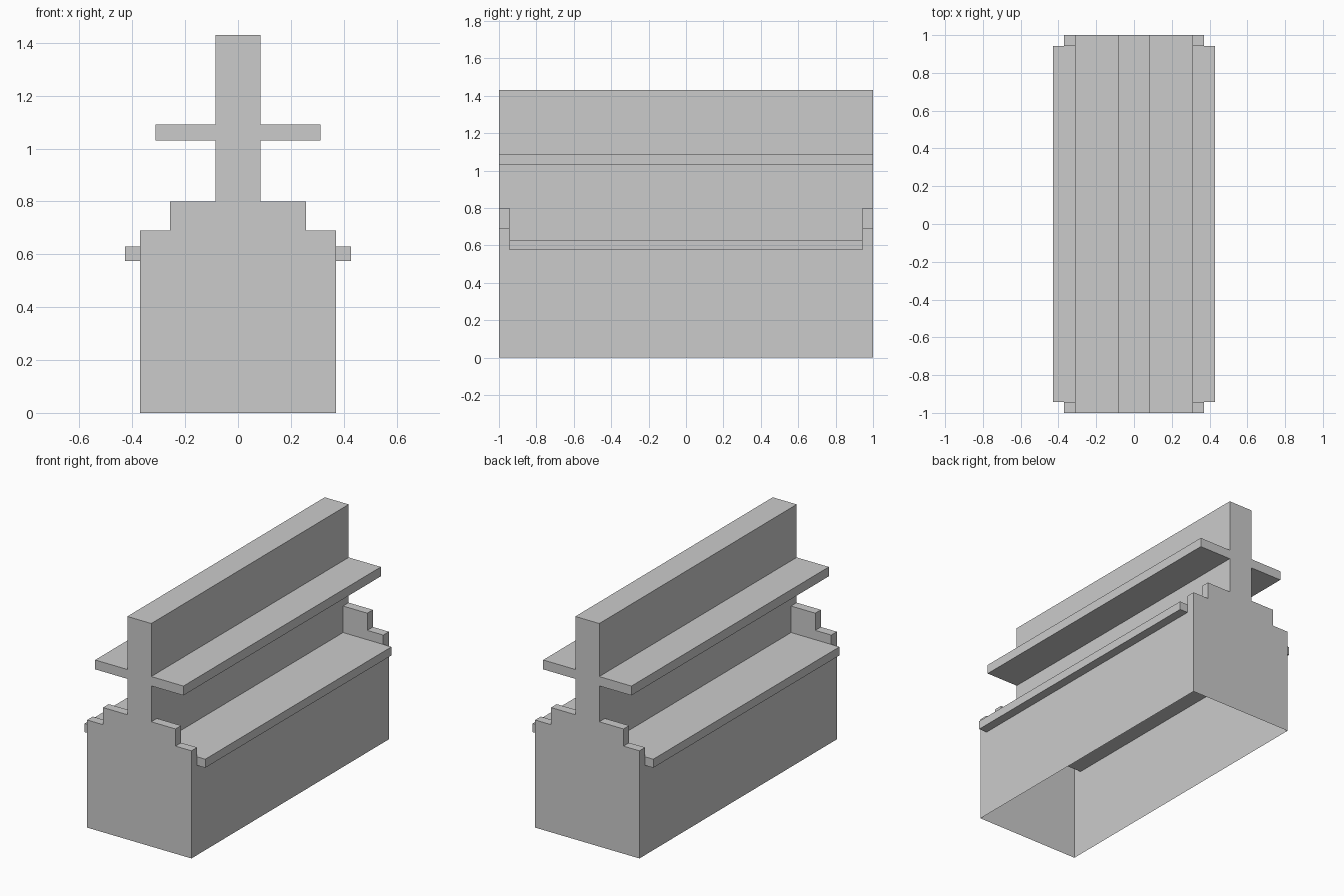
import bpy, bmesh

if "Cube" in bpy.data.objects:
    bpy.data.objects.remove(bpy.data.objects["Cube"])


def new_object(name, bm):
    bmesh.ops.recalc_face_normals(bm, faces=bm.faces)
    mesh = bpy.data.meshes.new(name)
    bm.to_mesh(mesh)
    bm.free()
    obj = bpy.data.objects.new(name, mesh)
    bpy.context.collection.objects.link(obj)
    return obj


def extrude_profile(name, points, y0, y1):
    """Extrude an (x, z) outline along y."""
    bm = bmesh.new()
    face = bm.faces.new([bm.verts.new((x, y0, z)) for x, z in points])
    out = bmesh.ops.extrude_face_region(bm, geom=[face], use_keep_orig=True)
    verts = [v for v in out["geom"] if isinstance(v, bmesh.types.BMVert)]
    bmesh.ops.translate(bm, verts=verts, vec=(0, y1 - y0, 0))
    return new_object(name, bm)


def rect(x, z0, z1):
    return [(-x, z0), (x, z0), (x, z1), (-x, z1)]


SEAT_LOW, SEAT_TOP, END = 0.575, 0.63, 0.943

# Base: thin walls, open underneath and closed above by the seat slab
bm = bmesh.new()
corners = [(-0.37, -1), (0.37, -1), (0.37, 1), (-0.37, 1)]
low = [bm.verts.new((x, y, 0)) for x, y in corners]
top = [bm.verts.new((x, y, SEAT_TOP)) for x, y in corners]
for i in range(4):
    j = (i + 1) % 4
    bm.faces.new((low[i], low[j], top[j], top[i]))
new_object("base_walls", bm)

# Seat slab overhanging both long sides
extrude_profile("seat", rect(0.428, SEAT_LOW, SEAT_TOP), -END, END)

# Central back wall with a shelf on each side, as one cross-shaped outline
half = [(0.085, SEAT_TOP), (0.085, 1.03), (0.313, 1.03),
        (0.313, 1.09), (0.085, 1.09), (0.085, 1.43)]
extrude_profile("back_wall_with_shelves",
                half + [(-x, z) for x, z in reversed(half)], -1, 1)

# Stepped end panels, mirrored to all four corners
step = [(0.085, SEAT_TOP), (0.37, SEAT_TOP), (0.37, 0.69),
        (0.257, 0.69), (0.257, 0.80), (0.085, 0.80)]
panel = extrude_profile("stepped_end_panels", step, -1, -END)
mirror = panel.modifiers.new("Mirror", "MIRROR")
mirror.use_axis = (True, True, False)
mirror.use_mirror_merge = False
